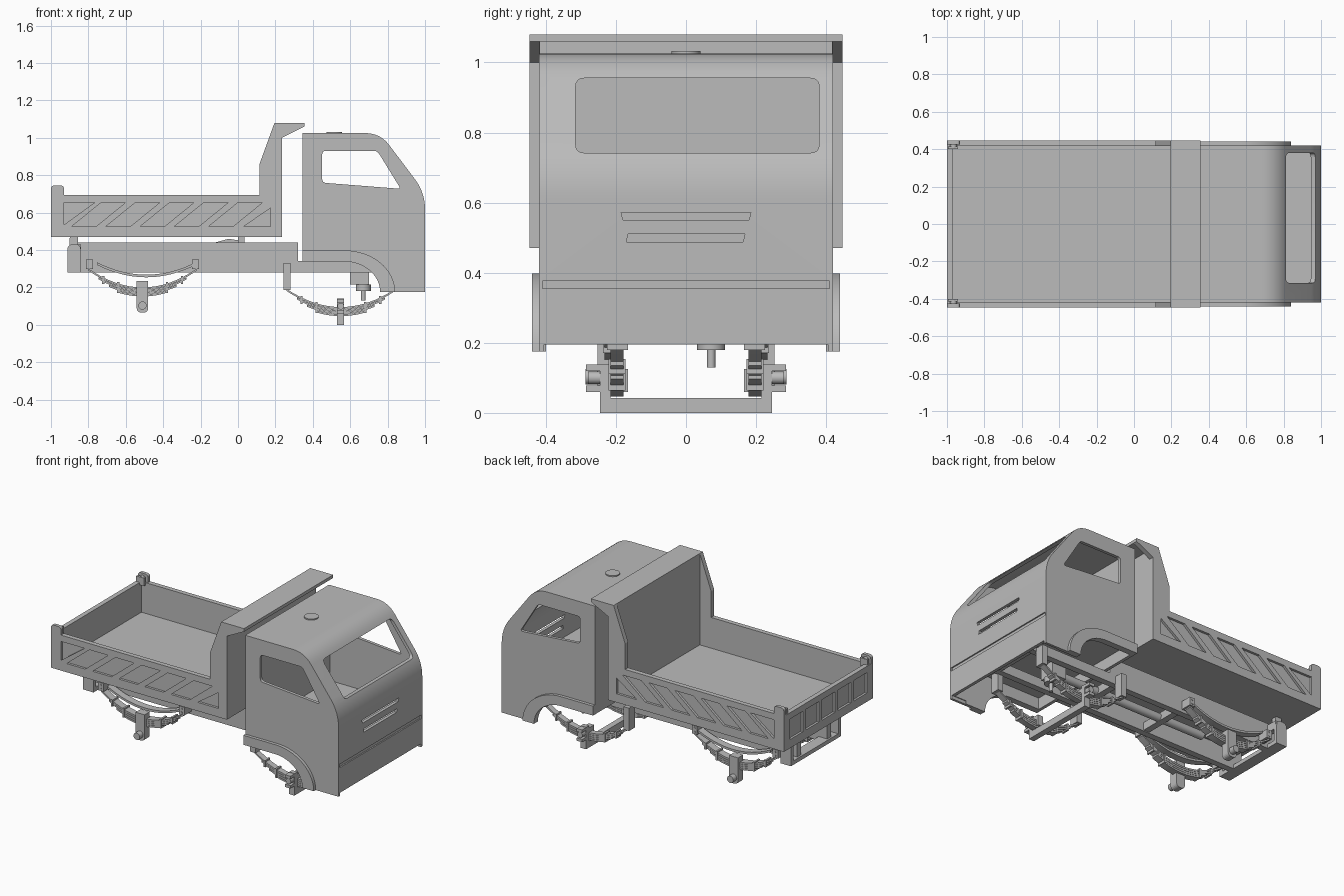
import bpy, bmesh, math
from mathutils import Vector

if "Cube" in bpy.data.objects:
    bpy.data.objects.remove(bpy.data.objects["Cube"])

grey = bpy.data.materials.new("plain grey")
grey.use_nodes = True
GREY = (0.5, 0.5, 0.5, 1)
grey.diffuse_color = GREY
grey.node_tree.nodes["Principled BSDF"].inputs["Base Color"].default_value = GREY


def prism(name, pts, a, b, axis="y"):
    """Extrude a closed profile from a to b: xz profile along y, yz along x, xy along z."""
    place = {"y": lambda p, d: (p[0], d, p[1]),
             "x": lambda p, d: (d, p[0], p[1]),
             "z": lambda p, d: (p[0], p[1], d)}[axis]
    bm = bmesh.new()
    low = [bm.verts.new(place(p, a)) for p in pts]
    high = [bm.verts.new(place(p, b)) for p in pts]
    bm.faces.new(low)
    bm.faces.new(high[::-1])
    n = len(pts)
    for i in range(n):
        j = (i + 1) % n
        bm.faces.new((low[i], high[i], high[j], low[j]))
    bmesh.ops.recalc_face_normals(bm, faces=bm.faces)
    mesh = bpy.data.meshes.new(name)
    bm.to_mesh(mesh)
    bm.free()
    mesh.materials.append(grey)
    ob = bpy.data.objects.new(name, mesh)
    bpy.context.collection.objects.link(ob)
    return ob


def box(name, x0, x1, y0, y1, z0, z1):
    return prism(name, [(x0, z0), (x1, z0), (x1, z1), (x0, z1)], min(y0, y1), max(y0, y1))


def rect(a0, a1, b0, b1):
    return [(a0, b0), (a1, b0), (a1, b1), (a0, b1)]


def disc(x, z, r, n=20):
    return [(x + r * math.cos(math.tau * i / n), z + r * math.sin(math.tau * i / n)) for i in range(n)]


def rounded(pts, radii, steps=8):
    """Round each corner; radii is one length or one per corner."""
    out = []
    for i, p in enumerate(pts):
        r = radii[i] if isinstance(radii, list) else radii
        p, q, s = Vector(p), Vector(pts[i - 1]), Vector(pts[(i + 1) % len(pts)])
        if not r:
            out.append(tuple(p))
            continue
        a, b = p + (q - p).normalized() * r, p + (s - p).normalized() * r
        for k in range(steps + 1):
            t = k / steps
            out.append(tuple(a * (1 - t) ** 2 + p * 2 * t * (1 - t) + b * t * t))
    return out


def cut(ob, cutters):
    for c in cutters:
        c.hide_render = True
        mod = ob.modifiers.new("cut", "BOOLEAN")
        mod.operation, mod.solver, mod.object = "DIFFERENCE", "EXACT", c
    bpy.context.view_layer.update()
    ob.data = bpy.data.meshes.new_from_object(ob.evaluated_get(bpy.context.evaluated_depsgraph_get()))
    ob.modifiers.clear()
    for c in cutters:
        bpy.data.objects.remove(c)


def smooth(ob):
    bpy.ops.object.select_all(action="DESELECT")
    ob.select_set(True)
    bpy.context.view_layer.objects.active = ob
    bpy.ops.object.shade_smooth_by_angle(angle=math.radians(30))


def arch(rx, rz, n=16):
    """Quarter-ellipse wheel arch edge, front foot to flat top."""
    return [(0.57 + rx * math.cos(math.pi / 2 * i / n), 0.175 + rz * math.sin(math.pi / 2 * i / n))
            for i in range(n + 1)]


# Hollow cab with window, slot and wheel arch openings
cab = prism("cab", rounded([(0.345, 0.175), (1, 0.175), (1, 0.707), (0.76, 1.025), (0.345, 1.025)],
                           [0, 0, 0.09, 0.08, 0]), -0.42, 0.42)
inside = rounded([(0.365, 0.1), (0.98, 0.1), (0.98, 0.7), (0.75, 1.005), (0.365, 1.005)],
                 [0, 0, 0.09, 0.08, 0])
side_window = [(0.45, 0.76), (0.87, 0.727), (0.745, 0.93), (0.45, 0.93)]
cut(cab, [
    prism("inner_cut", inside, -0.4, 0.4),
    prism("arch_cut", [(0.3, 0.1), (0.76, 0.1)] + arch(0.19, 0.163) + [(0.3, 0.338)], -0.6, 0.6),
    prism("side_window_cut", rounded(side_window, 0.02, 4), -0.6, 0.6),
    prism("windscreen_cut", rounded(rect(-0.315, 0.38, 0.742, 0.955), 0.025, 4), 0.72, 1.1, "x"),
    box("front_lip_cut", 0.9, 1.1, -0.405, 0.405, 0.1, 0.195),
    prism("upper_slot_cut", [(-0.18, 0.55), (0.18, 0.55), (0.185, 0.572), (-0.185, 0.572)], 0.95, 1.1, "x"),
    prism("lower_slot_cut", [(-0.17, 0.488), (0.163, 0.488), (0.168, 0.51), (-0.165, 0.51)], 0.95, 1.1, "x"),
    box("bumper_groove_cut", 0.992, 1.1, -0.41, 0.41, 0.355, 0.377),
])
smooth(cab)
box("cab_floor", 0.36, 0.985, -0.405, 0.405, 0.41, 0.43)
smooth(prism("roof_cap", disc(0.515, 0, 0.042), 1.02, 1.032, "z"))

for s in (1, -1):
    # Fender flares
    flare = arch(0.27, 0.223) + [(0.345, 0.398), (0.345, 0.338)] + arch(0.19, 0.163)[::-1]
    smooth(prism("fender", flare, s * 0.402, s * 0.44))

# Dump bed
box("bed_floor", -0.99, 0.235, -0.42, 0.42, 0.47, 0.5)
box("bed_front_wall", 0.195, 0.235, -0.42, 0.42, 0.47, 1.07)
box("bed_canopy", 0.195, 0.355, -0.447, 0.447, 1.06, 1.08)
side = [(-1, 0.47), (0.235, 0.47), (0.235, 1), (0.355, 1.06), (0.355, 1.08), (0.195, 1.08),
        (0.115, 0.86), (0.115, 0.695), (-1, 0.695)]
lo, hi = 0.525, 0.655
for s in (1, -1):
    wall = prism("bed_side", side, s * 0.417, s * 0.447)
    pockets = [[(-0.93, lo + 0.01), (-0.765, hi), (-0.93, hi)], [(0.03, lo), (0.175, lo), (0.175, lo + 0.1)]]
    for i in range(5):
        b = -0.89 + 0.183 * i
        pockets.append([(b, lo), (b + 0.13, lo), (b + 0.29, hi), (b + 0.16, hi)])
    cut(wall, [prism("pocket_cut", p, s * 0.432, s * 0.5) for p in pockets])
    # Tailgate hinge ears
    ear = rounded([(-1, 0.68), (-0.93, 0.68), (-0.93, 0.745), (-1, 0.745)], [0, 0, 0.02, 0.02], 4)
    prism("tailgate_ear", ear, s * 0.425, s * 0.447)
    prism("tailgate_pin", disc(-0.965, 0.715, 0.018), s * 0.405, s * 0.43)
    box("ear_tab", -0.995, -0.94, s * 0.4, s * 0.415, 0.68, 0.73)

tailgate = box("tailgate", -1, -0.97, -0.418, 0.418, 0.47, 0.695)
cut(tailgate, [box("panel_cut", -1.1, -0.986, y - 0.065, y + 0.065, lo, hi)
               for y in [-0.32 + 0.16 * i for i in range(5)]])

# Chassis frame
rail = [(-0.9, 0.28), (0.92, 0.28), (0.92, 0.34), (0.32, 0.34), (0.32, 0.44), (-0.9, 0.44)]
for s in (1, -1):
    prism("chassis_rail", rail, s * 0.13, s * 0.17)
    plate = rounded([(-0.912, 0.28), (-0.84, 0.28), (-0.84, 0.43), (-0.912, 0.43)], [0, 0, 0.03, 0.03], 4)
    prism("rear_bracket", plate, s * 0.225, s * 0.25)
    prism("bed_hinge", rounded(rect(-0.9, -0.855, 0.41, 0.472), 0.01, 3), s * 0.19, s * 0.222)
box("chassis_deck", -0.86, 0.32, -0.14, 0.14, 0.4, 0.42)
box("rear_crossbar", -0.912, -0.84, -0.25, 0.25, 0.28, 0.305)
box("rear_upper_bar", -0.87, -0.84, -0.24, 0.24, 0.38, 0.43)
for x in (-0.22, 0.24, 0.86):
    box("crossmember", x, x + 0.04, -0.14, 0.14, 0.285, 0.335)
box("lift_post", 0, 0.035, -0.04, 0.04, 0.42, 0.475)
prism("lift_arm", [(-0.14, 0.435), (0, 0.44), (0, 0.452), (-0.05, 0.46)], -0.03, 0.03)

# Steering gear under the cab
box("steering_box", 0.6, 0.7, 0.02, 0.12, 0.215, 0.3)
smooth(prism("steering_disc", disc(0.67, 0.072, 0.04), 0.18, 0.216, "z"))
smooth(prism("steering_shaft", disc(0.67, 0.072, 0.012), 0.13, 0.19, "z"))
smooth(prism("drive_shaft", disc(0, 0.31, 0.025), -0.5, 0.62, "x"))


def leaf(name, xc, half, z, k, t, y0, y1, n=16):
    """One curved spring leaf, lowest at xc."""
    xs = [half * (2 * i / n - 1) for i in range(n + 1)]
    top = [(xc + x, z + k * x * x) for x in xs]
    smooth(prism(name, top + [(x, h - t) for x, h in top[::-1]], y0, y1))


def spring(name, xc, z, k, y0, y1, s):
    for i in range(4):
        leaf(name + "_leaf", xc, 0.29 - 0.055 * i, z - 0.0125 * i, k, 0.011, s * y0, s * y1)
    for d in (-0.21, -0.13, 0.13, 0.21):
        h = z + k * d * d
        w = 0.05 if abs(d) < 0.2 else 0.035
        box(name + "_clip", xc + d - 0.006, xc + d + 0.006, s * (y0 - 0.005), s * (y1 + 0.005), h - w, h + 0.008)


for s in (1, -1):
    # Front springs, hangers and axle ends
    spring("front_spring", 0.55, 0.095, 1.15, 0.178, 0.216, s)
    box("front_hanger", 0.243, 0.28, s * 0.165, s * 0.225, 0.185, 0.33)
    box("front_shackle", 0.825, 0.86, s * 0.165, s * 0.225, 0.18, 0.3)
    box("front_clamp", 0.53, 0.568, s * 0.165, s * 0.23, 0.06, 0.125)
    box("axle_end", 0.53, 0.568, s * 0.215, s * 0.245, 0, 0.14)
    for z in (0.06, 0.12):
        box("knuckle_fork", 0.53, 0.568, s * 0.235, s * 0.285, z, z + 0.018)
    smooth(prism("knuckle_pin", disc(0.549, 0.1, 0.018), s * 0.24, s * 0.28))

    # Rear springs, helper leaves, hangers and hubs
    spring("rear_spring", -0.51, 0.2, 1.2, 0.185, 0.232, s)
    leaf("helper_leaf", -0.49, 0.265, 0.268, 0.95, 0.014, s * 0.185, s * 0.232)
    for x in (-0.795, -0.228):
        hanger = box("rear_hanger", x - 0.019, x + 0.019, s * 0.165, s * 0.24, 0.298, 0.35)
        for z in (0.312, 0.336):
            prism("hanger_bolt", disc(x, z, 0.006, 10), s * 0.238, s * 0.244)
    plate = rounded([(-0.542, 0.065), (-0.48, 0.065), (-0.48, 0.235), (-0.542, 0.235)], [0.028, 0.028, 0, 0], 5)
    prism("rear_axle_plate", plate, s * 0.2, s * 0.252)
    smooth(prism("rear_hub", disc(-0.511, 0.103, 0.022), s * 0.245, s * 0.287))

box("front_axle_beam", 0.53, 0.568, -0.245, 0.245, 0, 0.042)
